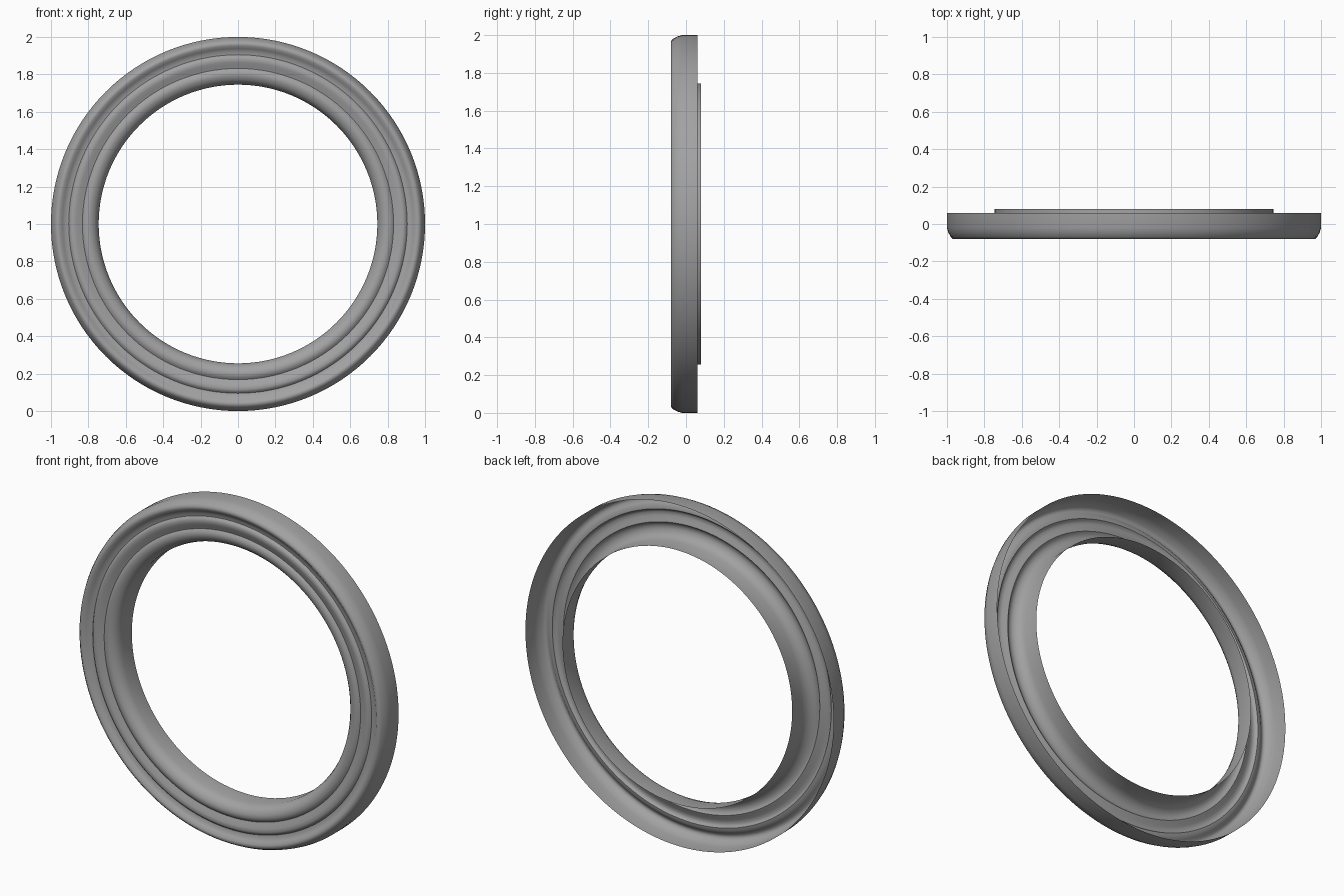
import bpy, bmesh, math

if "Cube" in bpy.data.objects:
    bpy.data.objects.remove(bpy.data.objects["Cube"])

SEGMENTS = 128

# One flat grey for the whole moulding
grey = bpy.data.materials.new("plain grey")
grey.use_nodes = True
colour = (0.36, 0.36, 0.36, 1)
grey.diffuse_color = colour
grey.node_tree.nodes["Principled BSDF"].inputs["Base Color"].default_value = colour

# Moulding section as (radius, depth), from the outer back edge to the inner one
section = [
    (1.0, 0.06), (1.0, -0.02), (0.993, -0.045), (0.98, -0.069),
    (0.968, -0.08), (0.953, -0.079), (0.938, -0.066), (0.922, -0.056),
    (0.905, -0.054), (0.896, -0.064), (0.885, -0.069), (0.865, -0.066),
    (0.845, -0.056), (0.832, -0.052), (0.822, -0.06), (0.808, -0.066),
    (0.79, -0.064), (0.77, -0.054), (0.755, -0.037), (0.745, -0.01),
    (0.745, 0.08),
]


def lathe(name, profile, centre_z):
    """Spin an open section around the y axis into a hollow ring."""
    bm = bmesh.new()
    verts = [bm.verts.new((r, y, 0)) for r, y in profile]
    edges = [bm.edges.new(pair) for pair in zip(verts, verts[1:])]
    bmesh.ops.spin(bm, geom=verts + edges, cent=(0, 0, 0), axis=(0, 1, 0),
                   angle=math.tau, steps=SEGMENTS, use_merge=True)
    bmesh.ops.remove_doubles(bm, verts=bm.verts, dist=0.0001)
    bmesh.ops.recalc_face_normals(bm, faces=bm.faces)
    # Turn the shell so that its front rim faces forward
    front = min(bm.faces, key=lambda f: f.calc_center_median().y)
    if front.normal.y > 0:
        bmesh.ops.reverse_faces(bm, faces=bm.faces)
    mesh = bpy.data.meshes.new(name)
    bm.to_mesh(mesh)
    bm.free()
    obj = bpy.data.objects.new(name, mesh)
    obj.location.z = centre_z
    bpy.context.collection.objects.link(obj)
    return obj


# Hollow round frame
frame = lathe("round_frame_moulding", section, 1.0)
frame.data.materials.append(grey)
bpy.ops.object.select_all(action="DESELECT")
frame.select_set(True)
bpy.context.view_layer.objects.active = frame
bpy.ops.object.shade_smooth_by_angle(angle=math.radians(50))
